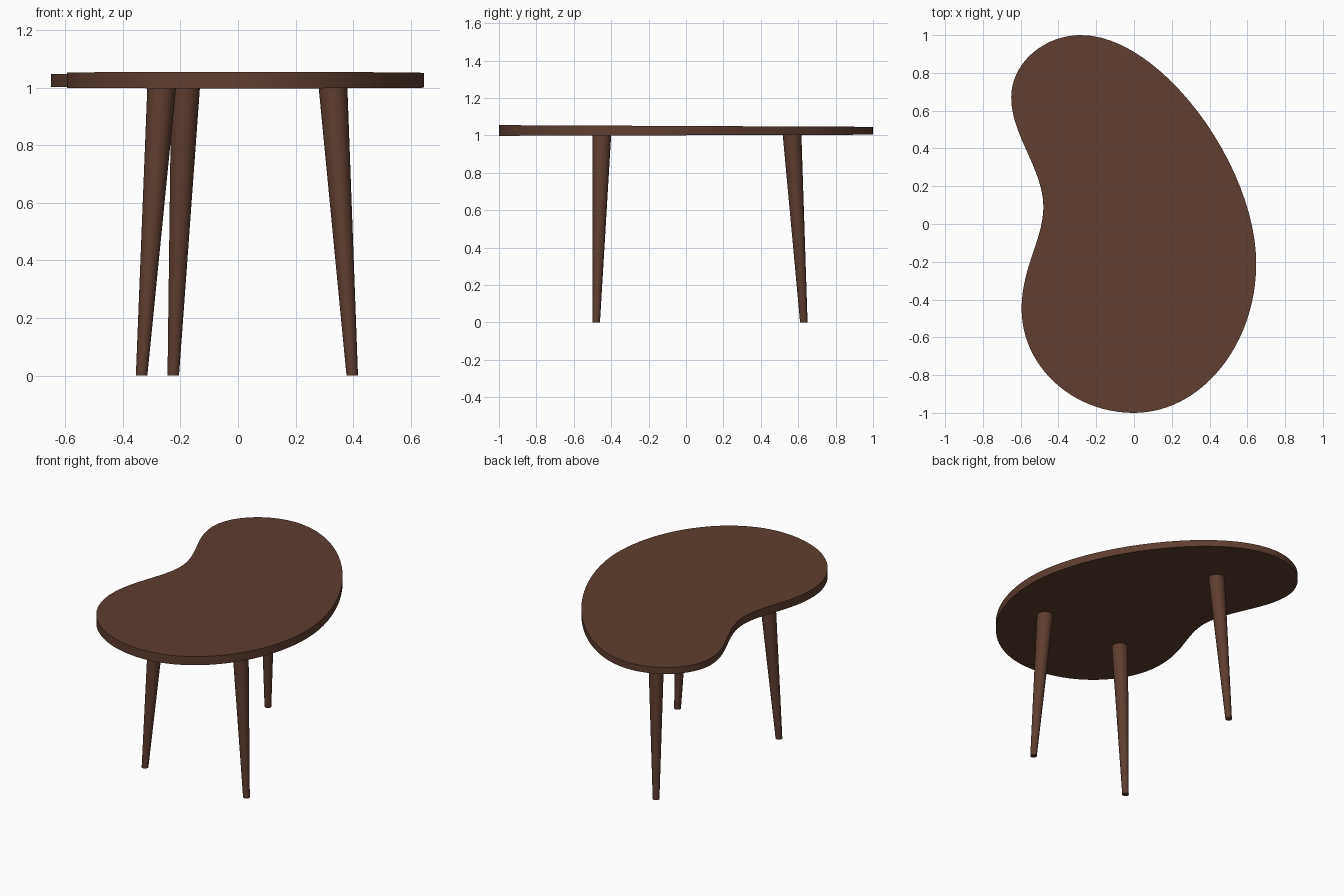
import bpy, bmesh, math
from mathutils import Vector
from mathutils.geometry import interpolate_bezier

if "Cube" in bpy.data.objects:
    bpy.data.objects.remove(bpy.data.objects["Cube"])

wood = bpy.data.materials.new("dark_walnut")
wood.diffuse_color = (0.112, 0.048, 0.030, 1)
wood.use_nodes = True
wood.node_tree.nodes["Principled BSDF"].inputs["Base Color"].default_value = wood.diffuse_color


def finish(name, bm):
    bmesh.ops.recalc_face_normals(bm, faces=bm.faces)
    mesh = bpy.data.meshes.new(name)
    bm.to_mesh(mesh)
    bm.free()
    mesh.materials.append(wood)
    ob = bpy.data.objects.new(name, mesh)
    bpy.context.collection.objects.link(ob)
    bpy.ops.object.select_all(action='DESELECT')
    ob.select_set(True)
    bpy.context.view_layer.objects.active = ob
    bpy.ops.object.shade_smooth_by_angle(angle=math.radians(35))
    return ob


# Kidney outline: point, incoming handle offset, outgoing handle offset
knots = [
    ((-0.28, 1.0), (-0.20, 0), (0.42, 0)),
    ((0.647, -0.21), (0, 0.52), (0, -0.43)),
    ((0.0, -1.0), (0.355, 0), (-0.33, 0)),
    ((-0.595, -0.45), (0, -0.30), (0, 0.22)),
    ((-0.48, 0.09), (0, -0.17), (0, 0.20)),
    ((-0.65, 0.67), (0, -0.20), (0, 0.18)),
]
outline = []
for i, (p, _, out) in enumerate(knots):
    q, inc, _ = knots[(i + 1) % len(knots)]
    p, q = Vector(p), Vector(q)
    outline += interpolate_bezier(p, p + Vector(out), q + Vector(inc), q, 25)[:-1]

# Table top: slab that thins slightly towards the back
bm = bmesh.new()
low = [bm.verts.new((p.x, p.y, 0.998 + 0.003 * (p.y + 1))) for p in outline]
high = [bm.verts.new((p.x, p.y, 1.055 - 0.0045 * (p.y + 1))) for p in outline]
bm.faces.new(low[::-1])
bm.faces.new(high)
n = len(outline)
for i in range(n):
    j = (i + 1) % n
    bm.faces.new((low[i], low[j], high[j], high[i]))
finish("table_top", bm)


# Splayed, tapered round legs with level ends
def leg(name, foot, head, sides=32):
    bm = bmesh.new()
    rings = []
    for (x, y), z, r in ((foot, 0, 0.02), (head, 1.005, 0.05)):
        rings.append([bm.verts.new((x + r * math.cos(2 * math.pi * k / sides),
                                    y + r * math.sin(2 * math.pi * k / sides), z))
                      for k in range(sides)])
        bm.faces.new(rings[-1])
    for k in range(sides):
        j = (k + 1) % sides
        bm.faces.new((rings[0][k], rings[0][j], rings[1][j], rings[1][k]))
    finish(name, bm)


leg("front_left_leg", (-0.335, -0.48), (-0.265, -0.45))
leg("front_right_leg", (0.397, -0.48), (0.33, -0.45))
leg("back_leg", (-0.225, 0.63), (-0.182, 0.567))
